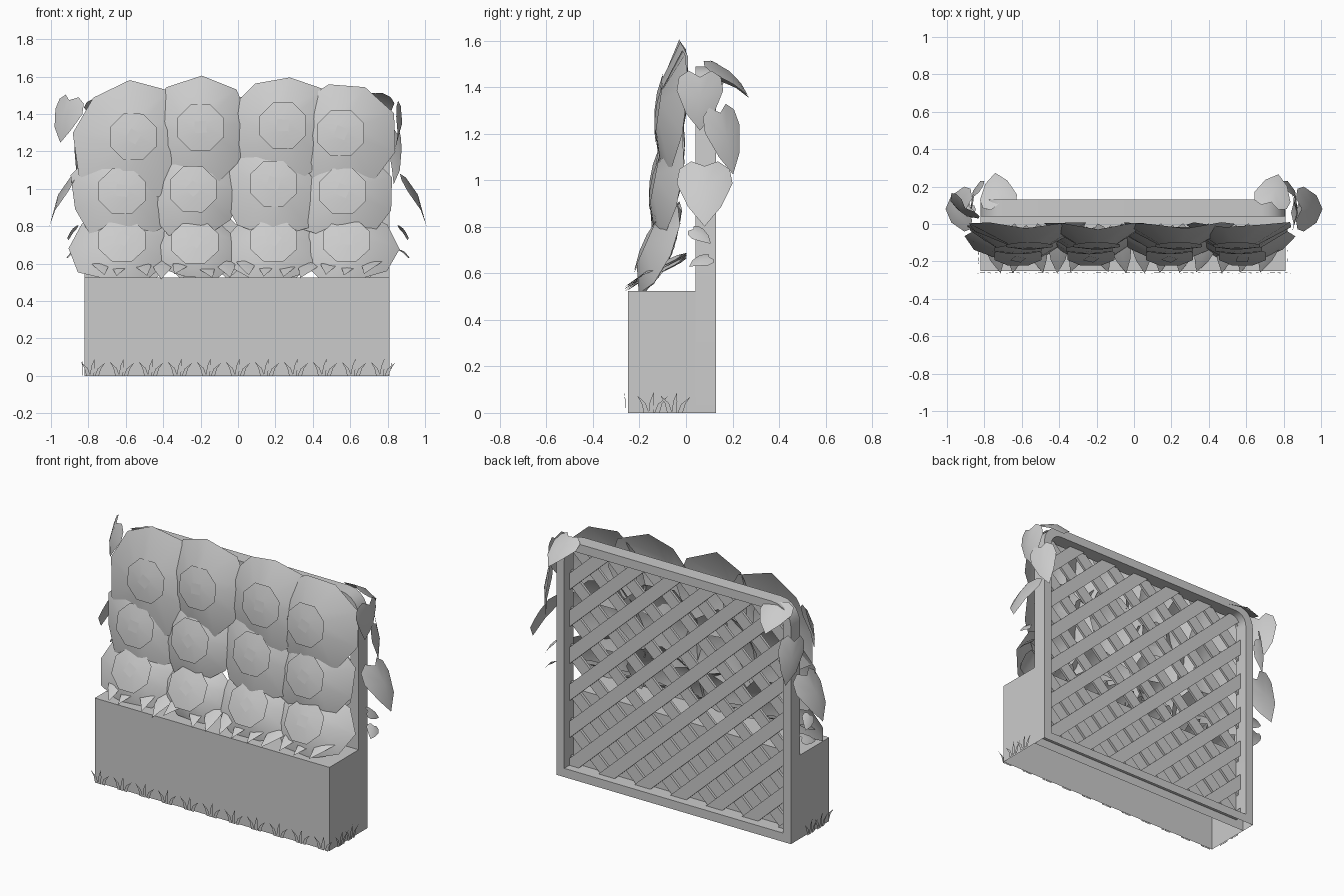
import bpy, bmesh, math, random
from mathutils import Vector, Matrix

random.seed(4)
if "Cube" in bpy.data.objects:
    bpy.data.objects.remove(bpy.data.objects["Cube"], do_unlink=True)

grey = bpy.data.materials.new("light_grey")
grey.use_nodes = True
grey.diffuse_color = (0.6, 0.6, 0.6, 1)
grey.node_tree.nodes["Principled BSDF"].inputs["Base Color"].default_value = grey.diffuse_color

LEFT, RIGHT, TOP = -0.82, 0.81, 1.49
FRONT, MID, BACK = -0.25, 0.04, 0.13
PLANTER_H, RAIL = 0.525, 0.055


def finish(name, bm, smooth=None):
    mesh = bpy.data.meshes.new(name)
    bm.to_mesh(mesh)
    bm.free()
    mesh.materials.append(grey)
    obj = bpy.data.objects.new(name, mesh)
    bpy.context.collection.objects.link(obj)
    if smooth:
        bpy.ops.object.select_all(action='DESELECT')
        obj.select_set(True)
        bpy.context.view_layer.objects.active = obj
        bpy.ops.object.shade_smooth_by_angle(angle=math.radians(smooth))
    return obj


def add_box(bm, lo, hi, matrix=Matrix()):
    lo, hi = Vector(lo), Vector(hi)
    size = Matrix.Diagonal((*(hi - lo), 1))
    return bmesh.ops.create_cube(bm, size=1, matrix=matrix @ Matrix.Translation((lo + hi) / 2) @ size)


def bridge(bm, a, b):
    n = len(a)
    for i in range(n):
        bm.faces.new((a[i], a[(i + 1) % n], b[(i + 1) % n], b[i]))


def drop_bottom(bm):
    bm.normal_update()
    gone = [f for f in bm.faces if f.normal.z < -0.5 and f.calc_center_median().z < 0.001]
    bmesh.ops.delete(bm, geom=gone, context='FACES')


# planter: a box open below
bm = bmesh.new()
add_box(bm, (LEFT, FRONT, 0), (RIGHT, MID, PLANTER_H))
drop_bottom(bm)
finish("planter", bm)


# trellis frame with rounded top corners
def arch(bm, inset, y):
    radius = 0.13 - inset
    pts = [(LEFT + inset, inset), (RIGHT - inset, inset)]
    for cx, start in ((RIGHT - 0.13, 0), (LEFT + 0.13, 90)):
        for k in range(6):
            a = math.radians(start + 18 * k)
            pts.append((cx + radius * math.cos(a), TOP - 0.13 + radius * math.sin(a)))
    return [bm.verts.new((x, y, z)) for x, z in pts]


bm = bmesh.new()
rings = [arch(bm, i, y) for i, y in ((0, MID), (RAIL, MID), (RAIL, BACK), (0, BACK))]
for k in range(4):
    bridge(bm, rings[k], rings[(k + 1) % 4])
bmesh.ops.recalc_face_normals(bm, faces=bm.faces)
drop_bottom(bm)
finish("trellis_frame", bm, 30)


# diagonal lattice slats, trimmed to the frame
def lattice(name, angle, y0, y1):
    bm = bmesh.new()
    spin = Matrix.Translation((0, 0, 0.75)) @ Matrix.Rotation(math.radians(angle), 4, 'Y')
    for k in range(-7, 8):
        c = k * 0.17
        add_box(bm, (-1.5, y0, c - 0.038), (1.5, y1, c + 0.038), spin)
    edges = (((LEFT + RAIL, 0, 0), (-1, 0, 0)), ((RIGHT - RAIL, 0, 0), (1, 0, 0)),
             ((0, 0, RAIL), (0, 0, -1)), ((0, 0, TOP - RAIL), (0, 0, 1)))
    for co, no in edges:
        geom = bm.verts[:] + bm.edges[:] + bm.faces[:]
        bmesh.ops.bisect_plane(bm, geom=geom, plane_co=co, plane_no=no, clear_outer=True)
    finish(name, bm)


lattice("lattice_front", -43, 0.046, 0.062)
lattice("lattice_back", 43, 0.062, 0.08)


# flowers: wide petal cone with swept-back sides, octagonal cup and square centre
def ring(bm, m, sides, radius, depth, spin=0.0, wobble=0.0, squash=1.0, sweep=0.0):
    out = []
    for k in range(sides):
        a = spin + math.tau * k / sides
        r = radius * (1 + random.uniform(-wobble, wobble))
        back = depth + sweep * abs(math.cos(a))
        out.append(bm.verts.new(m @ Vector((r * math.cos(a), back, r * math.sin(a) * squash))))
    return out


def flower(name, x, y, z, size, tilt, petal, squash):
    m = Matrix.Translation((x, y, z)) @ Matrix.Rotation(math.radians(-tilt), 4, 'X')
    spin = random.uniform(0, 1)
    bm = bmesh.new()
    rim = ring(bm, m, 9, petal, 0.06, spin, 0.07, squash, 0.07)
    core = ring(bm, m, 9, size * 0.7, 0.012, spin)
    bridge(bm, rim, core)
    bm.faces.new(core)
    finish(name + "_petals", bm, 40)

    bm = bmesh.new()
    edge = ring(bm, m, 8, size, 0.014, 0.39)
    inner = ring(bm, m, 8, size * 0.3, 0.0, 0.39)
    bridge(bm, edge, inner)
    bm.faces.new(inner)
    finish(name + "_cup", bm, 30)

    bm = bmesh.new()
    bm.faces.new(ring(bm, m, 4, size * 0.33, -0.004, spin))
    finish(name + "_centre", bm)


rows = (
    ("top", -0.13, 8, 1.0, ((-0.56, 1.28, 0.33), (-0.2, 1.33, 0.29), (0.24, 1.34, 0.29), (0.55, 1.3, 0.29))),
    ("middle", -0.15, 11, 0.95, ((-0.62, 0.99, 0.28), (-0.24, 1.0, 0.27), (0.19, 1.03, 0.3), (0.56, 0.99, 0.28))),
    ("bottom", -0.185, 24, 0.75, ((-0.62, 0.73, 0.29), (-0.23, 0.72, 0.25), (0.19, 0.73, 0.28), (0.58, 0.73, 0.28))),
)
for row, y, tilt, squash, spots in rows:
    for i, (x, z, petal) in enumerate(spots):
        flower(f"{row}_flower_{i + 1}", x, y, z, 0.135, tilt, petal, squash)


# heart leaf, folded along its midrib
def leaf(name, centre, tip, normal, width, length):
    down = Vector(tip).normalized()
    up = Vector(normal)
    up = (up - down * up.dot(down)).normalized()
    side = down.cross(up)
    half = ((0.24, -0.12), (0.45, 0.0), (0.5, 0.25), (0.3, 0.68))
    bm = bmesh.new()

    def put(u, v, lift):
        return bm.verts.new(Vector(centre) + side * u * width + down * (v - 0.45) * length + up * lift * width)

    notch, rib, end = put(0, 0, 0.1), put(0, 0.4, 0.14), put(0, 1, -0.05)
    for s in (1, -1):
        outline = [notch] + [put(s * u, v, 0.08 - 0.2 * u) for u, v in half] + [end]
        for a, b in zip(outline, outline[1:]):
            bm.faces.new((rib, a, b) if s < 0 else (rib, b, a))
    finish(name, bm, 50)


leaves = (
    ("upper_leaf", (0.85, 0.06, 1.34), (0, 0, -1), (1, 0, 0.2), 0.2, 0.23),
    ("crown_leaf", (0.75, 0.18, 1.44), (0.2, 0.75, -0.55), (0.2, 0.6, 0.8), 0.2, 0.21),
    ("rear_leaf", (0.84, 0.17, 1.17), (0, 0.25, -1), (0.9, 0.4, 0.2), 0.17, 0.27),
    ("side_leaf", (0.94, 0.08, 0.94), (0.5, 0, -0.85), (0.85, 0, 0.5), 0.24, 0.28),
    ("small_leaf", (0.89, 0.065, 0.76), (0.3, 0.7, -0.5), (0.5, -0.2, 0.8), 0.08, 0.1),
    ("low_leaf", (0.89, 0.06, 0.65), (0.4, -0.8, -0.3), (0.6, 0, 0.8), 0.08, 0.1),
)
# the right side repeats the left, with two leaves turned
turned = {
    "upper_leaf": ((0.92, 0.09, 1.37), (0.3, -0.1, -1), (0.6, -0.7, 0.3)),
    "crown_leaf": ((0.73, 0.18, 1.42), (0.1, 0.75, -0.45), (0.1, 0.5, 0.85)),
}
for name, c, t, n, w, l in leaves:
    leaf("left_" + name, c, t, n, w, l)
    flip = Vector((-1, 1, 1))
    c, t, n = (Vector(v) * flip for v in turned.get(name, (c, t, n)))
    leaf("right_" + name, c, t, n, w, l)

# thin leaves rising from the planter edge to the trellis
for i in range(14):
    x = -0.74 + i * 0.112
    drift = random.uniform(-0.4, 0.4)
    leaf(f"planter_leaf_{i + 1}", (x, -0.135, 0.6 + random.uniform(-0.015, 0.015)),
         (drift, -1, -0.5), (0, -0.45, 1), 0.13, 0.27)


# grass tufts as thin blades against the planter
def tuft(bm, origin, along, out):
    for lean, height, shift in ((-0.04, 0.075, -0.02), (0.012, 0.09, 0.0), (0.045, 0.07, 0.025)):
        foot = origin + along * shift
        mid = foot + along * lean * 0.3 + Vector((0, 0, height * 0.55))
        tip = foot + along * lean + out * 0.004 + Vector((0, 0, height))
        w = along * 0.011
        bm.faces.new([bm.verts.new(p) for p in (foot - w, foot + w, mid + w * 0.8, tip, mid - w * 0.8)])


bm = bmesh.new()
for k in range(11):
    tuft(bm, Vector((-0.78 + k * 0.155, FRONT - 0.01, 0)), Vector((1, 0, 0)), Vector((0, -1, 0)))
for s, x in ((1, RIGHT + 0.01), (-1, LEFT - 0.01)):
    for y in (-0.15, -0.05):
        tuft(bm, Vector((x, y, 0)), Vector((0, s, 0)), Vector((s, 0, 0)))
finish("grass", bm)
